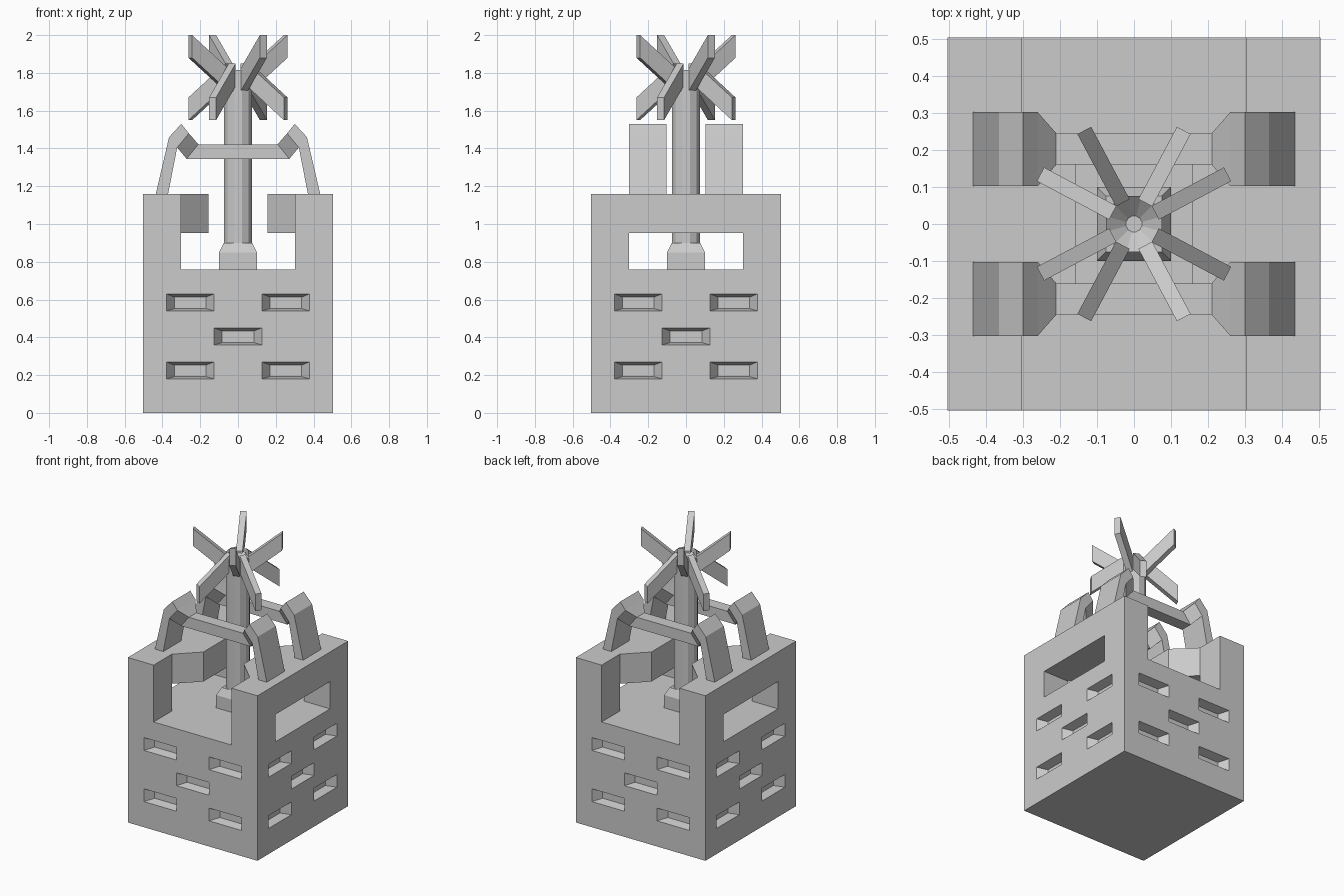
import bpy, bmesh, math
from mathutils import Matrix, Vector

if "Cube" in bpy.data.objects:
    bpy.data.objects.remove(bpy.data.objects["Cube"])


def loft(bm, rings):
    """Skin a closed solid through equally sized rings of points."""
    vs = [[bm.verts.new(p) for p in r] for r in rings]
    n = len(rings[0])
    faces = [bm.faces.new(vs[0]), bm.faces.new(vs[-1])]
    for a, b in zip(vs, vs[1:]):
        for i in range(n):
            j = (i + 1) % n
            faces.append(bm.faces.new((a[i], a[j], b[j], b[i])))
    bmesh.ops.recalc_face_normals(bm, faces=faces)


def make(name, solids):
    """One object from a list of ring stacks."""
    bm = bmesh.new()
    for rings in solids:
        loft(bm, rings)
    me = bpy.data.meshes.new(name)
    bm.to_mesh(me)
    bm.free()
    ob = bpy.data.objects.new(name, me)
    bpy.context.collection.objects.link(ob)
    return ob


def rect(x0, x1, y0, y1, z):
    return [(x0, y0, z), (x1, y0, z), (x1, y1, z), (x0, y1, z)]


def box(x0, x1, y0, y1, z0, z1):
    return [rect(x0, x1, y0, y1, z0), rect(x0, x1, y0, y1, z1)]


def ngon(r, z, n=12):
    return [(r * math.cos(math.tau * (i + .5) / n), r * math.sin(math.tau * (i + .5) / n), z)
            for i in range(n)]


def spin(rings, angle):
    m = Matrix.Rotation(angle, 3, 'Z')
    return [[m @ Vector(p) for p in r] for r in rings]


def mirror(rings, sx, sy):
    return [[(x * sx, y * sy, z) for x, y, z in r] for r in rings]


H, FLOOR, TOP = .504, .76, 1.16
SIGNS = [(sx, sy) for sx in (1, -1) for sy in (1, -1)]


# Tapered recesses in a five-dot pattern on all four walls
def slot(cx, cz):
    def ring(y, dx, up, down):
        return [(cx - dx, y, cz - down), (cx + dx, y, cz - down),
                (cx + dx, y, cz + up), (cx - dx, y, cz + up)]
    return [ring(-H - .05, .126, .045, .045), ring(-H, .126, .045, .045),
            ring(-H + .06, .084, .028, .033)]


spots = [(-.253, .585), (.253, .585), (0, .405), (-.253, .225), (.253, .225)]
cutters = [
    make("channel_cutter", [box(-.303, .303, -1, 1, FLOOR, 1.5)]),
    make("window_cutter", [box(-1, 1, -.303, .303, FLOOR, .952)]),
    make("slot_cutter", [spin(slot(*s), k * math.pi / 2) for s in spots for k in range(4)]),
]

# Main block, open front to back, with side windows
body = make("body", [box(-H, H, -H, H, 0, TOP)])
bpy.context.view_layer.objects.active = body
for c in cutters:
    c.hide_render = True
    mod = body.modifiers.new(c.name, 'BOOLEAN')
    mod.operation, mod.solver, mod.object = 'DIFFERENCE', 'EXACT', c
    bpy.ops.object.modifier_apply(modifier=mod.name)
    bpy.data.objects.remove(c)

# Chamfered ledges above the windows
ledge = [[(.303, -.303, z), (.157, -.16, z), (.157, .16, z), (.303, .303, z)] for z in (.952, TOP)]
make("ledges", [mirror(ledge, s, 1) for s in (1, -1)])

# Central column: square foot, twelve-sided shaft with a funnel top
make("column_foot", [[rect(-.1, .1, -.1, .1, FLOOR), rect(-.1, .1, -.1, .1, .85),
                      rect(-.075, .075, -.075, .075, .9)]])
make("column_shaft", [[ngon(.0776, .85), ngon(.0776, 1.815), ngon(.022, 1.765)]])


# Eight blades, alternately rising and falling
def blade(rise):
    t = .021
    mid = 1.775 + rise * -.015
    def ring(r, z):
        return [(r, -t, z - .06), (r, t, z - .06), (r, t, z + .06), (r, -t, z + .06)]
    return [ring(.065, mid), ring(.286, 1.775 + rise * .165)]


make("blades", [spin(blade(rise), math.radians(a + 90 * k))
                for a, rise in ((28, 1), (62, -1)) for k in range(4)])

# Bent arms with tapered ends
profile = [(.435, TOP), (.365, 1.46), (.30, 1.53), (.26, 1.48), (.322, 1.405), (.37, TOP)]
arm = [[(x, y, z) for x, z in profile] for y in (.102, .302)]


def section(top, bottom, y0, y1):
    return [(top[0], y0, top[1]), (top[0], y1, top[1]),
            (bottom[0], y1, bottom[1]), (bottom[0], y0, bottom[1])]


taper = [section((.26, 1.48), (.322, 1.405), .102, .302),
         section((.21, 1.422), (.272, 1.345), .16, .245)]
make("arms", [mirror(p, *s) for s in SIGNS for p in (arm, taper)])

# Cross beams joining each pair of arms
beam = [section((s * .21, 1.422), (s * .272, 1.345), .16, .245) for s in (-1, 1)]
make("cross_beams", [mirror(beam, 1, s) for s in (1, -1)])
